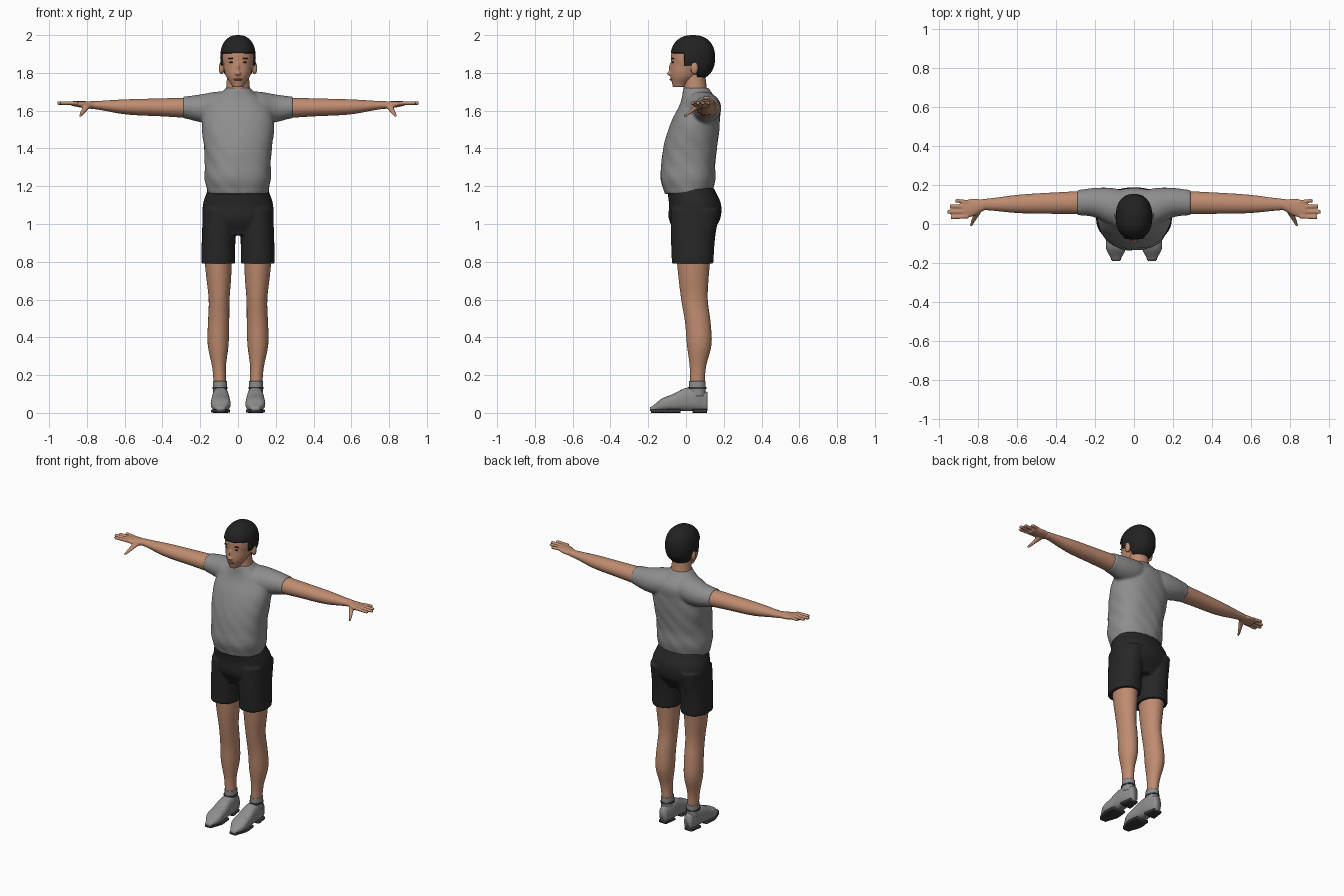
import bpy, bmesh, math
from mathutils import Matrix

cube = bpy.data.objects.get("Cube")
if cube:
    bpy.data.objects.remove(cube)


def material(name, *colour):
    mat = bpy.data.materials.new(name)
    mat.use_nodes = True
    mat.diffuse_color = (*colour, 1)
    shader = mat.node_tree.nodes["Principled BSDF"]
    shader.inputs["Base Color"].default_value = (*colour, 1)
    shader.inputs["Roughness"].default_value = 0.8
    return mat


skin = material("skin", 0.52, 0.26, 0.16)
grey = material("grey cloth", 0.27, 0.27, 0.27)
black = material("black cloth", 0.02, 0.02, 0.02)
dark_hair = material("dark hair", 0.016, 0.016, 0.017)
lip_colour = material("lips", 0.36, 0.14, 0.1)
dark_sole = material("dark sole", 0.04, 0.04, 0.04)


def sample(values, t):
    """A constant, or a smooth curve through evenly spaced values."""
    if not isinstance(values, list):
        return values
    last = len(values) - 1
    i = min(int(t * last), last - 1)
    u = t * last - i
    before, a, b, after = (values[min(max(i + k, 0), last)] for k in range(-1, 3))
    slope_a, slope_b = (b - before) / 2, (after - a) / 2
    ease = u * u * (3 - 2 * u)
    return a + (b - a) * ease + slope_a * u * (1 - u) ** 2 - slope_b * u * u * (1 - u)


def loft(bm, axis, start, end, mid, half, low, high, power=2, sides=40, steps=24):
    """Rounded sections along an axis: centre and half width across, low and high bounds."""
    rings = []
    for step in range(steps + 1):
        t = step / steps
        centre, width, bottom, top = (sample(v, t) for v in (mid, half, low, high))
        ring = []
        for k in range(sides):
            angle = math.tau * k / sides
            c, s = math.cos(angle), math.sin(angle)
            across = centre + width * math.copysign(abs(c) ** (2 / power), c)
            rise = math.copysign(abs(s) ** (2 / power), s)
            point = [across, (bottom + top + rise * (top - bottom)) / 2]
            point.insert("xyz".index(axis), start + (end - start) * t)
            ring.append(bm.verts.new(point))
        rings.append(ring)
    for ring, following in zip(rings, rings[1:]):
        for k in range(sides):
            n = (k + 1) % sides
            bm.faces.new((ring[k], ring[n], following[n], following[k]))
    bm.faces.new(rings[0])
    bm.faces.new(rings[-1])


def blob(bm, centre, radii, power=2):
    """Ellipsoid; a power above two makes it fuller."""
    verts = bmesh.ops.create_uvsphere(bm, u_segments=48, v_segments=32, radius=1)["verts"]
    for v in verts:
        v.co /= sum(abs(c) ** power for c in v.co) ** (1 / power)
    placing = Matrix.Translation(centre) @ Matrix.Diagonal((*radii, 1))
    bmesh.ops.transform(bm, matrix=placing, verts=verts)


def finish(name, bm, mat, mirror=False, voxel=0):
    """Make the object; mirror it, then blend its overlapping volumes."""
    bmesh.ops.recalc_face_normals(bm, faces=bm.faces)
    mesh = bpy.data.meshes.new(name)
    bm.to_mesh(mesh)
    bm.free()
    mesh.materials.append(mat)
    mesh.shade_smooth()
    obj = bpy.data.objects.new(name, mesh)
    bpy.context.collection.objects.link(obj)
    if mirror:
        obj.modifiers.new("mirror", "MIRROR").use_mirror_merge = False
    if voxel:
        blend = obj.modifiers.new("blend", "REMESH")
        blend.mode, blend.voxel_size, blend.use_smooth_shade = "VOXEL", voxel, True
        soften = obj.modifiers.new("soften", "SMOOTH")
        soften.factor, soften.iterations = 0.5, 3
    return obj


# Head: skull, jaw, ears and nose
bm = bmesh.new()
blob(bm, (0, 0.035, 1.88), (0.086, 0.111, 0.11), power=2.3)
loft(bm, "z", 1.725, 1.9, mid=0, half=[0.03, 0.064, 0.078, 0.08],
     low=[-0.07, -0.083, -0.08, -0.08], high=[0, 0.07, 0.1, 0.12])
for side in (-1, 1):
    blob(bm, (side * 0.088, 0.045, 1.825), (0.014, 0.02, 0.034))
blob(bm, (0, -0.085, 1.797), (0.016, 0.016, 0.011))
blob(bm, (0, -0.078, 1.825), (0.009, 0.013, 0.03))
finish("head", bm, skin, voxel=0.005)

# Neck
bm = bmesh.new()
loft(bm, "z", 1.62, 1.82, mid=0, half=[0.07, 0.056], low=-0.013, high=[0.12, 0.1])
finish("neck", bm, skin)

# Hair cap, trimmed to a hairline, sideburns and nape
hairline, sideburn_end, temple, ear_back = 1.905, 1.84, -0.01, 0.058
bm = bmesh.new()
blob(bm, (0, 0.036, 1.88), (0.094, 0.118, 0.12), power=2.3)
for plane, normal in (((0, 0, hairline), (0, 0, 1)), ((0, 0, sideburn_end), (0, 0, 1)),
                      ((0, temple, 0), (0, 1, 0)), ((0, ear_back, 0), (0, 1, 0))):
    bmesh.ops.bisect_plane(bm, geom=bm.verts[:] + bm.edges[:] + bm.faces[:],
                           plane_co=plane, plane_no=normal)


def is_bare(face):
    c = face.calc_center_median()
    return (c.y < temple and c.z < hairline) or (c.y < ear_back and c.z < sideburn_end)


bmesh.ops.delete(bm, geom=[f for f in bm.faces if is_bare(f)], context="FACES")
hair = finish("hair", bm, dark_hair)
shell = hair.modifiers.new("thickness", "SOLIDIFY")
shell.thickness, shell.offset = 0.012, -1

# Facial features
for name, mat, centre, radii in (
        ("eyes", dark_sole, (0.034, -0.069, 1.856), (0.013, 0.006, 0.004)),
        ("eyebrows", dark_hair, (0.036, -0.069, 1.876), (0.018, 0.008, 0.003)),
        ("mouth", lip_colour, (0, -0.077, 1.765), (0.024, 0.011, 0.006))):
    bm = bmesh.new()
    blob(bm, centre, radii)
    finish(name, bm, mat, mirror=centre[0] > 0)

# Shirt body with soft folds, blended into the sleeves
bm = bmesh.new()
loft(bm, "z", 1.16, 1.72, mid=0, power=2.2, sides=64, steps=40,
     half=[0.16, 0.175, 0.175, 0.18, 0.19, 0.19, 0.16, 0.065],
     low=[-0.115, -0.135, -0.13, -0.12, -0.1, -0.07, -0.03, -0.015],
     high=[0.14, 0.155, 0.155, 0.165, 0.175, 0.18, 0.18, 0.12])
for v in bm.verts:
    angle = math.atan2(v.co.y, v.co.x)
    depth = 0.018 * max(0, min(1, (1.65 - v.co.z) * 4))
    fold = 1 + depth * math.sin(7 * angle + 22 * v.co.z) * math.cos(33 * v.co.z + 2 * angle)
    v.co.x *= fold
    v.co.y *= fold
for side in (-1, 1):
    loft(bm, "x", side * 0.03, side * 0.29, mid=[0.08, 0.09, 0.11, 0.11],
         half=[0.09, 0.095, 0.075, 0.065],
         low=[1.55, 1.53, 1.54, 1.56], high=[1.7, 1.7, 1.685, 1.675])
finish("shirt", bm, grey, voxel=0.008)

# Shorts: hips and two legs
bm = bmesh.new()
loft(bm, "z", 0.94, 1.19, mid=0, half=[0.16, 0.185, 0.185, 0.16], power=2.2,
     low=[-0.05, -0.09, -0.09, -0.1], high=[0.13, 0.18, 0.185, 0.15])
loft(bm, "z", 0.79, 1.08, mid=[0.105, 0.1], half=[0.09, 0.087], power=2.2,
     low=[-0.075, -0.08, -0.08], high=[0.145, 0.155, 0.18])
finish("shorts", bm, black, mirror=True, voxel=0.007)

# Bare legs
bm = bmesh.new()
loft(bm, "z", 0.12, 0.84, mid=[0.095, 0.105, 0.1, 0.105],
     half=[0.033, 0.036, 0.055, 0.056, 0.055, 0.066, 0.073],
     low=[0.02, 0.02, 0.005, -0.005, -0.025, -0.04, -0.05],
     high=[0.1, 0.105, 0.135, 0.13, 0.115, 0.12, 0.13])
finish("legs", bm, skin, mirror=True)

# Arms with palms, fingers and thumbs
bm = bmesh.new()
loft(bm, "x", 0.22, 0.78, mid=[0.11, 0.1], half=[0.06, 0.055, 0.047, 0.028],
     low=[1.56, 1.57, 1.58, 1.61], high=[1.67, 1.665, 1.66, 1.65])
loft(bm, "x", 0.77, 0.88, mid=[0.095, 0.075], half=[0.028, 0.045, 0.045],
     low=[1.61, 1.615, 1.625], high=1.65)
for i, tip in enumerate((0.94, 0.957, 0.945, 0.915)):
    y = 0.038 + 0.025 * i
    loft(bm, "x", 0.85, tip, mid=[y, y * 1.15 - 0.01], half=0.01, low=1.63, high=1.65)
loft(bm, "y", 0.07, -0.01, mid=[0.8, 0.835], half=[0.02, 0.014, 0.007],
     low=[1.61, 1.565], high=[1.64, 1.58])
finish("arms", bm, skin, mirror=True, voxel=0.005)

# Socks, with dark collars around the shoe openings
bm = bmesh.new()
loft(bm, "z", 0.09, 0.168, mid=0.095, half=0.037, low=0.016, high=0.104)
finish("socks", bm, grey, mirror=True)
bm = bmesh.new()
loft(bm, "z", 0.127, 0.137, mid=0.095, half=0.04, low=0.01, high=0.108)
finish("shoe_collars", bm, dark_sole, mirror=True)

# Shoes
bm = bmesh.new()
loft(bm, "y", -0.19, 0.115, mid=0.092, half=[0.02, 0.05, 0.05, 0.045, 0.04, 0.025],
     low=0.01, high=[0.03, 0.075, 0.1, 0.13, 0.135, 0.11], power=2.6)
finish("shoes", bm, grey, mirror=True)

# Soles and heels
bm = bmesh.new()
loft(bm, "y", -0.185, -0.03, mid=0.092, half=[0.025, 0.05, 0.045], low=0, high=0.02, power=5)
loft(bm, "y", 0.035, 0.11, mid=0.095, half=[0.04, 0.03], low=0, high=0.02, power=5)
finish("soles", bm, dark_sole, mirror=True)
